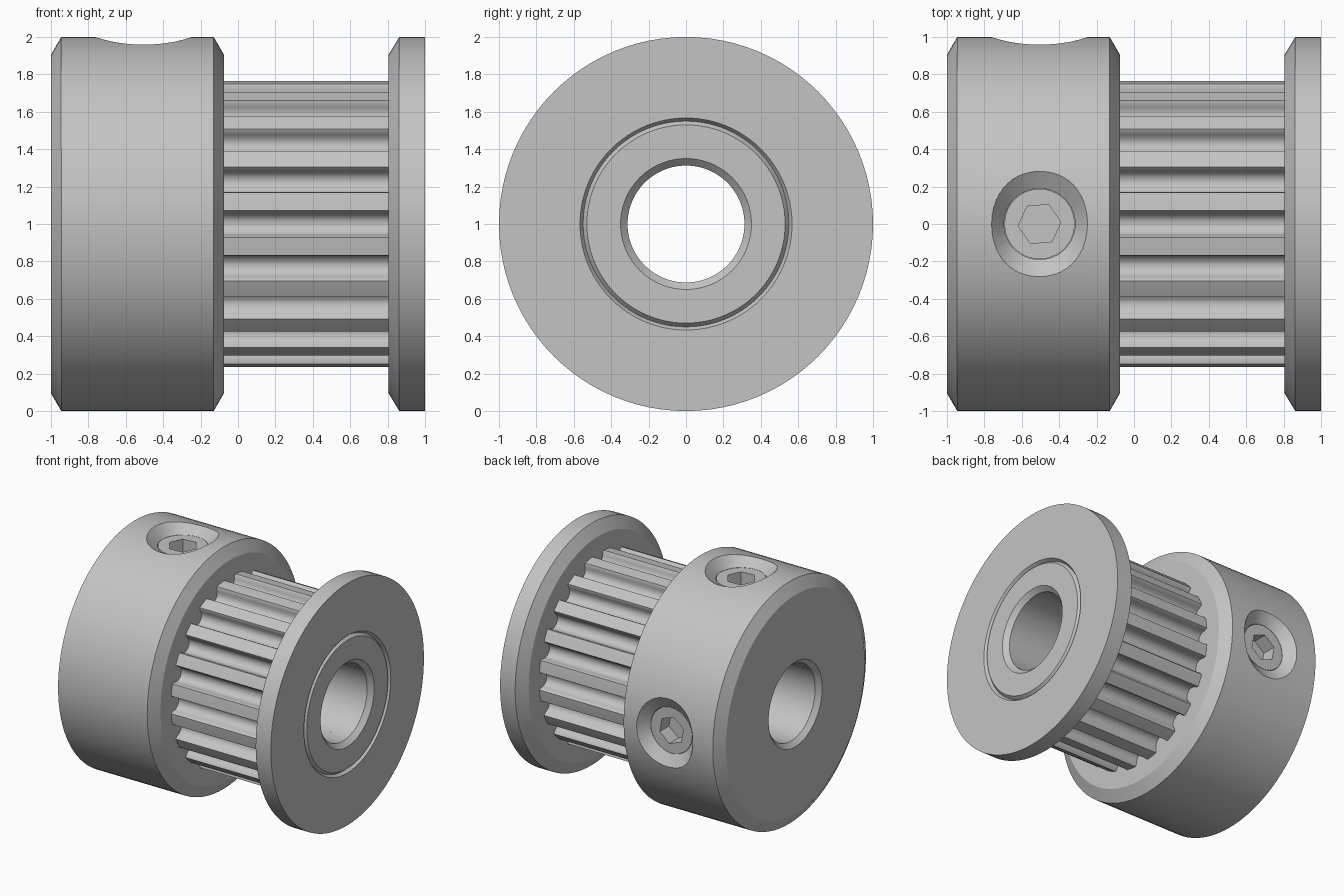
import bpy, bmesh
from math import pi, sin, cos, atan2, hypot, radians
from mathutils import Matrix

cube = bpy.data.objects.get("Cube")
if cube:
    bpy.data.objects.remove(cube, do_unlink=True)

metal = bpy.data.materials.new("grey_metal")
metal.use_nodes = True
metal.diffuse_color = (0.55, 0.55, 0.55, 1)
metal.node_tree.nodes["Principled BSDF"].inputs["Base Color"].default_value = (0.55, 0.55, 0.55, 1)

SEG = 96
BORE = 0.3125
HUB_END, FLANGE_START = -0.075, 0.805
SCREW_X, SCREW_R, SCREW_TOP = -0.505, 0.1875, 0.91
CENTRE = Matrix.Translation((0, 0, 1))
ALONG_X = CENTRE @ Matrix.Rotation(pi / 2, 4, 'Y')


def circle(z, rx, ry=None, n=SEG):
    """Ring of points around local z."""
    ry = rx if ry is None else ry
    return [(rx * cos(2 * pi * i / n), ry * sin(2 * pi * i / n), z) for i in range(n)]


def loft(name, rings, matrix, closed):
    """Skin equal rings; closed joins last to first, otherwise the ends are capped."""
    bm = bmesh.new()
    loops = [[bm.verts.new(p) for p in ring] for ring in rings]
    pairs = list(zip(loops, loops[1:]))
    if closed:
        pairs.append((loops[-1], loops[0]))
    else:
        bm.faces.new(loops[0])
        bm.faces.new(loops[-1])
    n = len(loops[0])
    for a, b in pairs:
        for i in range(n):
            j = (i + 1) % n
            bm.faces.new((a[i], a[j], b[j], b[i]))
    bm.transform(matrix)
    bmesh.ops.recalc_face_normals(bm, faces=bm.faces[:])
    mesh = bpy.data.meshes.new(name)
    bm.to_mesh(mesh)
    bm.free()
    mesh.materials.append(metal)
    ob = bpy.data.objects.new(name, mesh)
    bpy.context.collection.objects.link(ob)
    return ob


def activate(ob):
    bpy.ops.object.select_all(action='DESELECT')
    ob.select_set(True)
    bpy.context.view_layer.objects.active = ob


def lathe(name, profile):
    return loft(name, [circle(x, r) for x, r in profile], ALONG_X, True)


# Chamfered clamping hub
hub = lathe("hub", [(-1, 0.35), (-1, 0.905), (-0.945, 1), (-0.13, 1),
                    (HUB_END, 0.905), (HUB_END, BORE), (-0.9625, BORE)])

# Flange with a fine V groove around the inner boss
flange = lathe("end_flange", [(FLANGE_START, BORE), (FLANGE_START, 0.905), (0.862, 1), (1, 1),
                              (1, 0.567), (0.975, 0.55), (1, 0.53), (1, 0.35), (0.9625, BORE)])

# Toothed barrel: round-bottomed valleys between narrow lands
TEETH = 20
half = [(0.06 * sin(k * pi / 8), 0.729 - 0.06 * cos(k * pi / 8)) for k in range(5)]
half += [(0.064, 0.75), (0.0725, 0.764)]
half = [(atan2(w, r), hypot(w, r)) for w, r in half]
valley = [(-a, r) for a, r in half[:0:-1]] + half + [(pi / TEETH, half[-1][1])]
outline = [(a + 2 * pi * t / TEETH, r) for t in range(TEETH) for a, r in valley]


def gear_ring(x, radius=None):
    return [((radius or r) * cos(a), (radius or r) * sin(a), x) for a, r in outline]


barrel = loft("toothed_barrel", [gear_ring(HUB_END, BORE), gear_ring(HUB_END),
                                 gear_ring(FLANGE_START), gear_ring(FLANGE_START, BORE)],
              ALONG_X, True)


# Set screws with hexagon sockets, in countersunk holes on the top and back
def hex_ring(z, corner, n=48):
    flat = corner * cos(pi / 6)
    pts = []
    for i in range(n):
        a = 2 * pi * i / n
        r = flat / cos(a % (pi / 3) - pi / 6)
        pts.append((r * cos(a), r * sin(a), z))
    return pts


screws = []
for side, tilt, twist in (("top", 0, 5), ("back", -pi / 2, 20)):
    place = Matrix.Translation((SCREW_X, 0, 1)) @ Matrix.Rotation(tilt, 4, 'X')
    cutter = loft("hole_cutter", [circle(0.45, 0.19, n=48), circle(SCREW_TOP, 0.19, n=48),
                                  circle(1.1, 0.331, 0.543, n=48)], place, False)
    cutter.hide_render = True
    cut = hub.modifiers.new("screw_hole", 'BOOLEAN')
    cut.object = cutter
    cut.operation = 'DIFFERENCE'
    cut.solver = 'EXACT'
    activate(hub)
    bpy.ops.object.modifier_apply(modifier=cut.name)
    bpy.data.objects.remove(cutter, do_unlink=True)
    turn = place @ Matrix.Rotation(radians(twist), 4, 'Z')
    screws.append(loft(side + "_set_screw",
                       [circle(0.45, SCREW_R, n=48), circle(SCREW_TOP, SCREW_R, n=48),
                        hex_ring(SCREW_TOP, 0.115), hex_ring(SCREW_TOP - 0.12, 0.115)],
                       turn, False))

# Smooth round surfaces, crisp edges
for ob in [hub, flange, barrel] + screws:
    activate(ob)
    bpy.ops.object.shade_smooth_by_angle(angle=radians(30))
